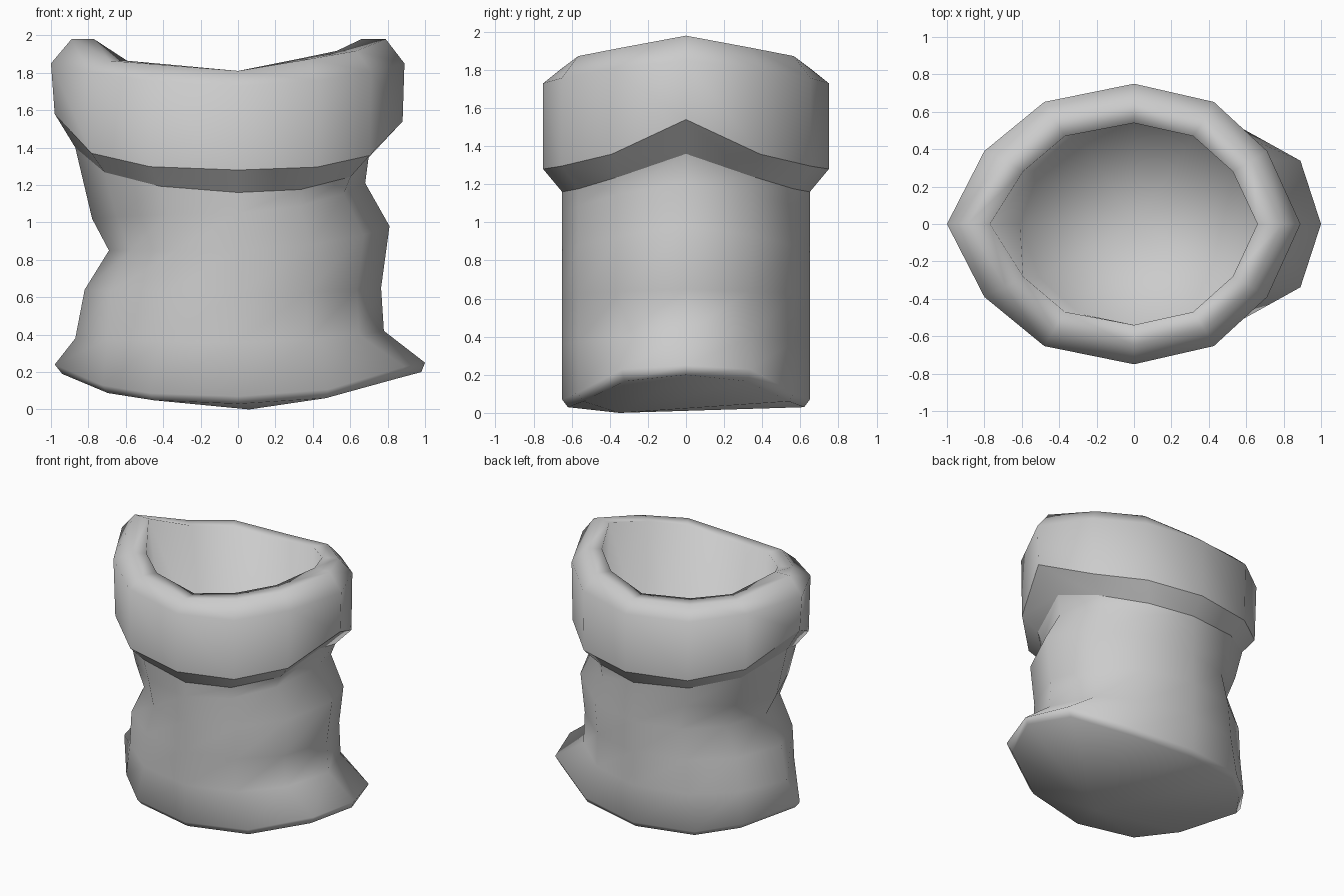
import bpy, bmesh

cube = bpy.data.objects.get("Cube")
if cube:
    bpy.data.objects.remove(cube)

cloth = bpy.data.materials.new("grey_cloth")
cloth.use_nodes = True
GREY = (0.6, 0.6, 0.6, 1)
cloth.diffuse_color = GREY
cloth.node_tree.nodes["Principled BSDF"].inputs["Base Color"].default_value = GREY

# Side shapes: corner reach, then how far corner and shoulder rise to the side point
SOFT = (0.8, 0.64, 0.23)
BODY = (0.83, 0.64, 0.23)
PEAK = (0.8, 0.3, 0.06)
RIM_LOW = (0.77, 0.32, 0.2)
RIM_HIGH = (0.8, 0.63, 0.37)


def ring(bm, left, right, half_y, mid_z, shapes):
    """Twelve-point ring through the (x, z) side points, at mid_z front and back."""
    points = []
    for (end_x, end_z), (reach, corner, shoulder) in zip((right, left), shapes):
        half = [(1, 0, 1), (reach, 0.52, corner), (0.48, 0.87, shoulder)]
        half = half[::-1] + [(x, -y, w) for x, y, w in half[1:]]
        side = [(end_x * x, half_y * y, mid_z + (end_z - mid_z) * w) for x, y, w in half]
        points.append(side)
    right_side, left_side = points
    loop = ([(0, half_y, mid_z)] + right_side
            + [(0, -half_y, mid_z)] + left_side[::-1])
    return [bm.verts.new(p) for p in loop]


def loft(name, rings, cap_point, sharp_ring=None):
    """Skin the rings in order, then close the last one."""
    bm = bmesh.new()
    loops = [ring(bm, *r) for r in rings]
    count = len(loops[0])
    for a, b in zip(loops, loops[1:]):
        for i in range(count):
            j = (i + 1) % count
            bm.faces.new((a[i], a[j], b[j], b[i]))
    tip = bm.verts.new(cap_point)
    for i in range(count):
        bm.faces.new((loops[-1][i], loops[-1][(i + 1) % count], tip))
    bmesh.ops.recalc_face_normals(bm, faces=bm.faces)
    for face in bm.faces:
        face.smooth = True
    if sharp_ring is not None:
        fold = loops[sharp_ring]
        for i in range(count):
            bm.edges.get((fold[i], fold[(i + 1) % count])).smooth = False
    mesh = bpy.data.meshes.new(name)
    bm.to_mesh(mesh)
    bm.free()
    mesh.materials.append(cloth)
    bpy.context.collection.objects.link(bpy.data.objects.new(name, mesh))


# Seam shared by the cuff and the body
SEAM = ((-0.87, 1.40), (0.70, 1.36), 0.65, 1.16,
        ((0.86, 0.42, 0.08), (0.82, 0.45, 0.14))) 

# Slumped body with side creases, a narrow left foot and a wide right foot
loft("sack_body", [
    SEAM,
    ((-0.78, 1.02), (0.68, 1.21), 0.65, 1.05, (BODY, BODY)),
    ((-0.69, 0.85), (0.81, 0.98), 0.65, 0.85, (BODY, BODY)),
    ((-0.82, 0.64), (0.765, 0.65), 0.65, 0.62, (BODY, BODY)),
    ((-0.87, 0.38), (0.78, 0.42), 0.65, 0.36, (BODY, SOFT)),
    ((-0.98, 0.24), (1.00, 0.25), 0.65, 0.07,
     ((0.89, 0.88, 0.2), (0.74, 0.35, 0.1))),
    ((-0.94, 0.19), (0.98, 0.20), 0.62, 0.03,
     ((0.87, 0.8, 0.18), (0.74, 0.36, 0.12))),
], cap_point=(0.06, -0.35, 0.0))

# Rolled cuff, its rim and the hollow inside
loft("rolled_cuff", [
    SEAM,
    ((-0.98, 1.58), (0.88, 1.54), 0.75, 1.28, (PEAK, PEAK)),
    ((-1.00, 1.85), (0.89, 1.85), 0.75, 1.73, (SOFT, SOFT)),
    ((-0.89, 1.98), (0.79, 1.98), 0.65, 1.81, (RIM_HIGH, RIM_LOW)),
    ((-0.77, 1.98), (0.66, 1.98), 0.54, 1.81, (RIM_HIGH, RIM_LOW)),
    ((-0.61, 0.90), (0.68, 0.95), 0.55, 0.90, (BODY, BODY)),
], cap_point=(0, 0, 0.85), sharp_ring=1)
